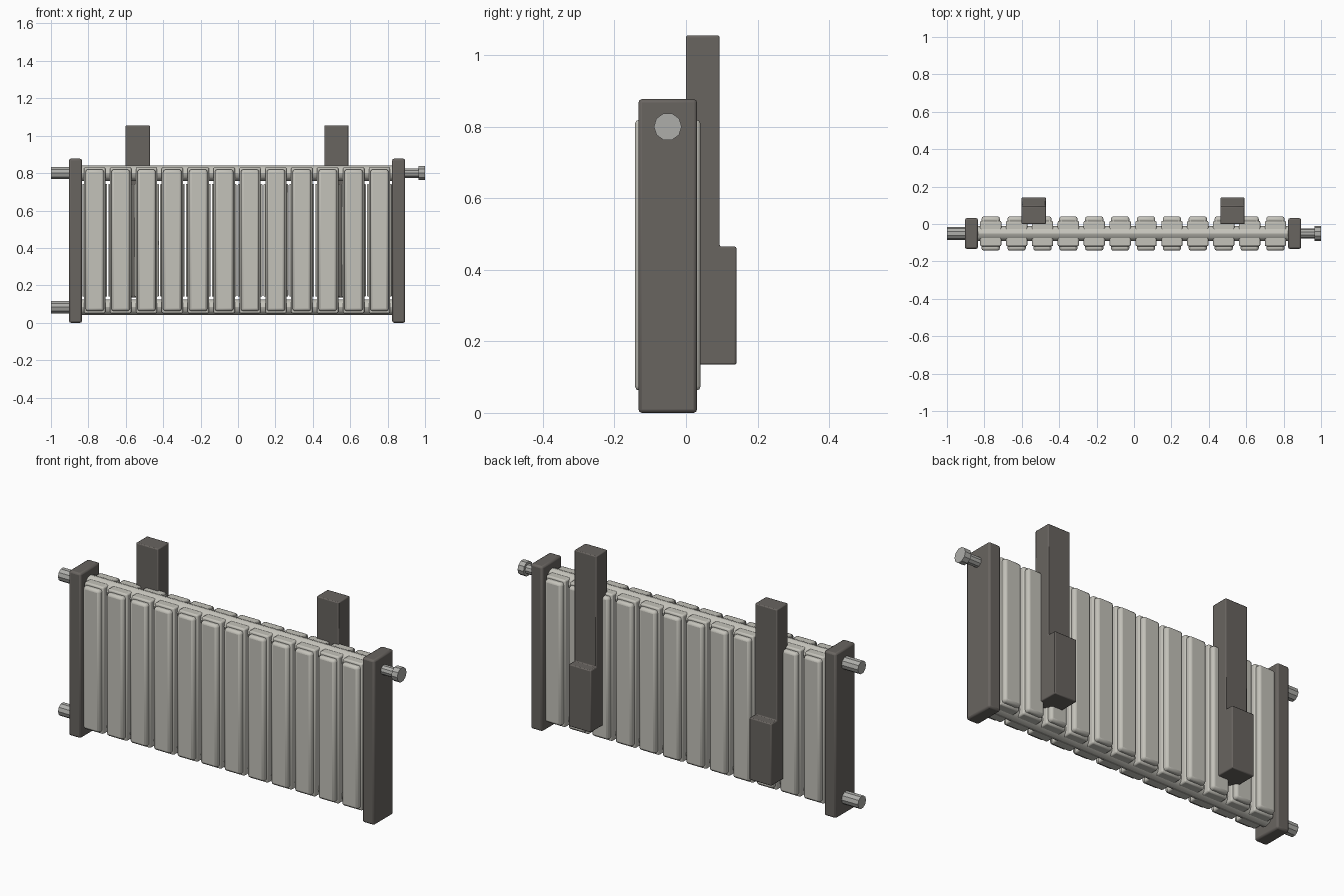
import bpy, bmesh, math

if "Cube" in bpy.data.objects:
    bpy.data.objects.remove(bpy.data.objects["Cube"])

def material(name, col):
    m = bpy.data.materials.new(name)
    m.diffuse_color = (*col, 1)
    m.use_nodes = True
    m.node_tree.nodes["Principled BSDF"].inputs["Base Color"].default_value = m.diffuse_color
    return m

LIGHT = material("enamel", (0.55, 0.54, 0.49))
DARK = material("dark_metal", (0.14, 0.128, 0.117))
STEEL = material("steel", (0.42, 0.42, 0.40))
YC = -0.051          # depth centre of the radiator
Z_TOP, Z_BOT = 0.80, 0.083

def finish(ob, name, mat, bevel=0, seg=2):
    ob.name = name
    ob.data.materials.append(mat)
    if bevel:
        b = ob.modifiers.new("bevel", 'BEVEL')
        b.width, b.segments, b.limit_method = bevel, seg, 'ANGLE'
    bpy.ops.object.select_all(action='DESELECT')
    ob.select_set(True)
    bpy.context.view_layer.objects.active = ob
    bpy.ops.object.shade_smooth_by_angle(angle=math.radians(30))
    return ob

def box(name, lo, hi, mat, bevel=0, seg=2):
    bpy.ops.mesh.primitive_cube_add(size=1, location=[(a + b) / 2 for a, b in zip(lo, hi)])
    ob = bpy.context.object
    ob.scale = [b - a for a, b in zip(lo, hi)]
    bpy.ops.object.transform_apply(location=False, rotation=False, scale=True)
    return finish(ob, name, mat, bevel, seg)

def pipe(name, x0, x1, z, r, mat, sides=10):
    bpy.ops.mesh.primitive_cylinder_add(vertices=sides, radius=r, depth=x1 - x0,
        location=((x0 + x1) / 2, YC, z), rotation=(0, math.pi / 2, 0))
    return finish(bpy.context.object, name, mat)

# Heating sections: body, raised front/back panel, narrow side web
for i in range(12):
    x = -0.766 + i * 0.1384
    for part, w, d, z0, z1, bev in (("body", 0.057, 0.068, 0.05, 0.832, 0.008),
                                    ("panel", 0.049, 0.092, 0.062, 0.82, 0.013),
                                    ("web", 0.066, 0.034, 0.14, 0.742, 0.005)):
        box(f"section_{part}_{i + 1}", (x - w, YC - d, z0), (x + w, YC + d, z1), LIGHT, bev)

# Upper and lower header tubes with left inlet stubs
for n, z in (("upper", Z_TOP), ("lower", Z_BOT)):
    pipe(f"{n}_header", -0.85, 0.84, z, 0.041, LIGHT, 12)
    pipe(f"{n}_inlet", -1.0, -0.88, z, 0.034, STEEL)

# Bleed valve on the right
pipe("valve_stem", 0.87, 0.975, Z_TOP, 0.026, STEEL)
pipe("valve_cap", 0.965, 1.0, Z_TOP, 0.039, STEEL)

# End plates
for n, x in (("left", -0.869), ("right", 0.859)):
    box(f"{n}_end_plate", (x - 0.035, -0.133, 0), (x + 0.035, 0.031, 0.877), DARK, 0.01)

# Wall brackets: stepped profile extruded along x
PROFILE = [(0, 0.135), (0.141, 0.135), (0.141, 0.465), (0.094, 0.465), (0.094, 1.055), (0, 1.055)]
for n, x in (("left", -0.601), ("right", 0.462)):
    bm = bmesh.new()
    face = bm.faces.new([bm.verts.new((x, y, z)) for y, z in PROFILE])
    ext = bmesh.ops.extrude_face_region(bm, geom=[face])
    bmesh.ops.translate(bm, vec=(0.13, 0, 0),
                        verts=[g for g in ext["geom"] if isinstance(g, bmesh.types.BMVert)])
    bmesh.ops.recalc_face_normals(bm, faces=bm.faces[:])
    me = bpy.data.meshes.new("bracket")
    bm.to_mesh(me)
    bm.free()
    ob = bpy.data.objects.new("bracket", me)
    bpy.context.collection.objects.link(ob)
    finish(ob, f"{n}_wall_bracket", DARK, 0.005)
